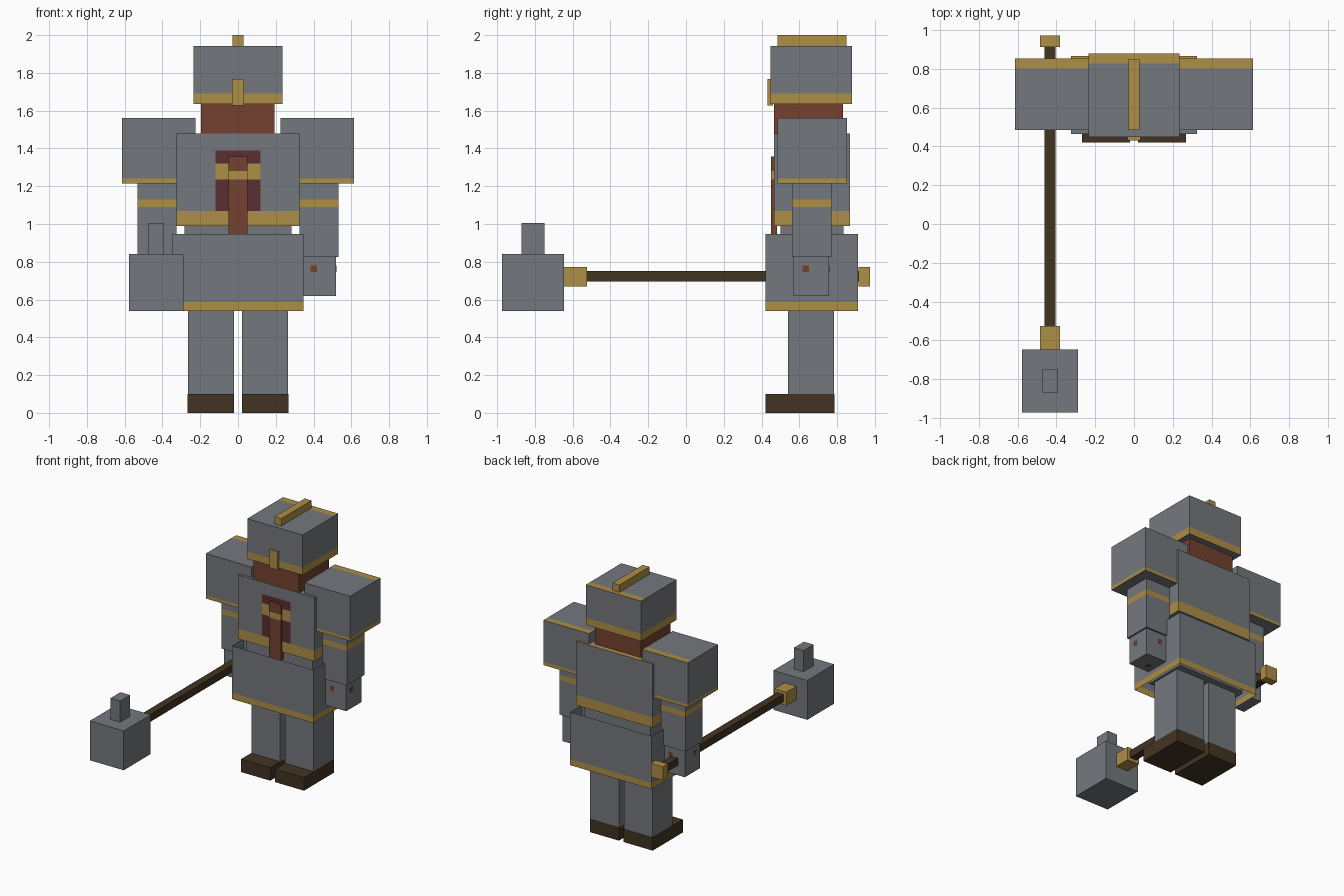
import bpy, bmesh
from mathutils import Vector

if "Cube" in bpy.data.objects:
    bpy.data.objects.remove(bpy.data.objects["Cube"])


def material(name, rgb):
    m = bpy.data.materials.new(name)
    lin = [((c / 255 + 0.055) / 1.055) ** 2.4 for c in rgb]
    m.diffuse_color = (*lin, 1)
    m.use_nodes = True
    m.node_tree.nodes["Principled BSDF"].inputs["Base Color"].default_value = m.diffuse_color
    return m


STEEL = material("steel grey", (116, 120, 125))
GOLD = material("gold trim", (174, 142, 70))
BROWN = material("red brown", (116, 65, 47))
WINE = material("wine cloth", (92, 46, 50))
DARK = material("dark wood", (66, 52, 34))


def box(name, x, y, z, mats, cuts=(), rule=None, open_ends=False):
    """Box from axis ranges, sliced at (axis, value) cuts, coloured by rule(centre, normal)."""
    bm = bmesh.new()
    bmesh.ops.create_cube(bm, size=1)
    for v in bm.verts:
        for i, (lo, hi) in enumerate((x, y, z)):
            v.co[i] = lo if v.co[i] < 0 else hi
    if open_ends:
        caps = [f for f in bm.faces if abs(f.normal.z) > 0.5]
        bmesh.ops.delete(bm, geom=caps, context='FACES_ONLY')
    for axis, value in cuts:
        n = Vector((0, 0, 0))
        n[axis] = 1
        bmesh.ops.bisect_plane(bm, geom=bm.verts[:] + bm.edges[:] + bm.faces[:],
                               plane_co=n * value, plane_no=n)
    bm.normal_update()
    if rule:
        for f in bm.faces:
            f.material_index = rule(f.calc_center_median(), f.normal)
    me = bpy.data.meshes.new(name)
    bm.to_mesh(me)
    bm.free()
    for m in mats:
        me.materials.append(m)
    ob = bpy.data.objects.new(name, me)
    bpy.context.collection.objects.link(ob)
    return ob


def trim(z_top, y_back=9):
    """Gold hem below z_top on the sides, gold strip behind y_back on the top face."""
    def rule(c, n):
        if n.z > 0.5:
            return int(c.y > y_back)
        return int(abs(n.z) < 0.5 and c.z < z_top)
    return rule


def span(side, a, b):
    return tuple(sorted((side * a, side * b)))


# Legs, shoes, arms, hands and shoulder guards on both sides
for side, label in ((-1, "left"), (1, "right")):
    box(label + "_leg", span(side, 0.02, 0.265), (0.54, 0.783), (0.1, 0.62), [STEEL])
    box(label + "_shoe", span(side, 0.02, 0.267), (0.42, 0.785), (0, 0.1), [DARK])
    box(label + "_arm", span(side, 0.326, 0.533), (0.56, 0.77), (0.825, 1.3),
        [STEEL, GOLD], [(2, 1.09), (2, 1.13)],
        lambda c, n: int(1.09 < c.z < 1.13))
    hx, hy, hz = span(side, 0.335, 0.52), (0.57, 0.757), (0.62, 0.83)
    box(label + "_hand", hx, hy, hz, [STEEL])
    # Rivets on the hand faces
    rx, ry, rz = side * 0.4, 0.635, 0.762
    r, t = 0.017, 0.002
    for end in hy:
        box(label + "_hand_rivet", (rx - r, rx + r), (end - t, end + t), (rz - r, rz + r), [BROWN])
    for end in hx:
        box(label + "_hand_rivet", (end - t, end + t), (ry - r, ry + r), (rz - r, rz + r), [BROWN])
    box(label + "_hand_rivet", (rx - r, rx + r), (ry - r, ry + r), (0.62 - t, 0.62 + t), [BROWN])
    box(label + "_shoulder_guard", span(side, 0.225, 0.613), (0.485, 0.853), (1.215, 1.56),
        [STEEL, GOLD], [(2, 1.24), (1, 0.803)], trim(1.24, 0.803))

# Torso and the open skirt around it
box("torso", (-0.283, 0.283), (0.5, 0.835), (0.58, 1.1), [STEEL])
box("skirt", (-0.346, 0.346), (0.42, 0.91), (0.54, 0.948), [STEEL, GOLD],
    [(2, 0.588)], trim(0.588), open_ends=True)


# Chest armour with a cloth opening and a gold clasp on the front
def chest_rule(c, n):
    if n.y < -0.5 and abs(c.x) < 0.12 and 1.07 < c.z < 1.39:
        return 1 if 1.235 < c.z < 1.32 else 2
    return trim(1.07, 0.825)(c, n)


box("chest_armour", (-0.325, 0.325), (0.465, 0.868), (0.99, 1.48), [STEEL, GOLD, WINE],
    [(0, -0.12), (0, 0.12), (1, 0.825), (2, 1.07), (2, 1.235), (2, 1.32), (2, 1.39)],
    chest_rule)

# Beard braid with a gold ring
box("beard", (-0.05, 0.05), (0.449, 0.482), (0.93, 1.357), [BROWN, GOLD],
    [(2, 1.235), (2, 1.28)], lambda c, n: int(1.235 < c.z < 1.28))

# Head and helmet
box("head", (-0.197, 0.193), (0.467, 0.83), (1.39, 1.72), [BROWN])
box("helmet", (-0.235, 0.235), (0.448, 0.88), (1.635, 1.943), [STEEL, GOLD],
    [(2, 1.692), (1, 0.828)], trim(1.692, 0.828))
box("nose_guard", (-0.033, 0.033), (0.431, 0.46), (1.627, 1.767), [GOLD])
box("helmet_crest", (-0.029, 0.029), (0.485, 0.85), (1.94, 2.0), [GOLD])

# Hammer held forward
box("hammer_shaft", (-0.461, -0.404), (-0.53, 0.915), (0.695, 0.751), [DARK])
box("hammer_collar", (-0.484, -0.382), (-0.65, -0.525), (0.67, 0.773), [GOLD])
box("hammer_pommel", (-0.484, -0.382), (0.912, 0.973), (0.67, 0.773), [GOLD])
box("hammer_head", (-0.577, -0.289), (-0.973, -0.647), (0.54, 0.842), [STEEL])
box("hammer_knob", (-0.473, -0.392), (-0.87, -0.75), (0.83, 1.005), [STEEL])
